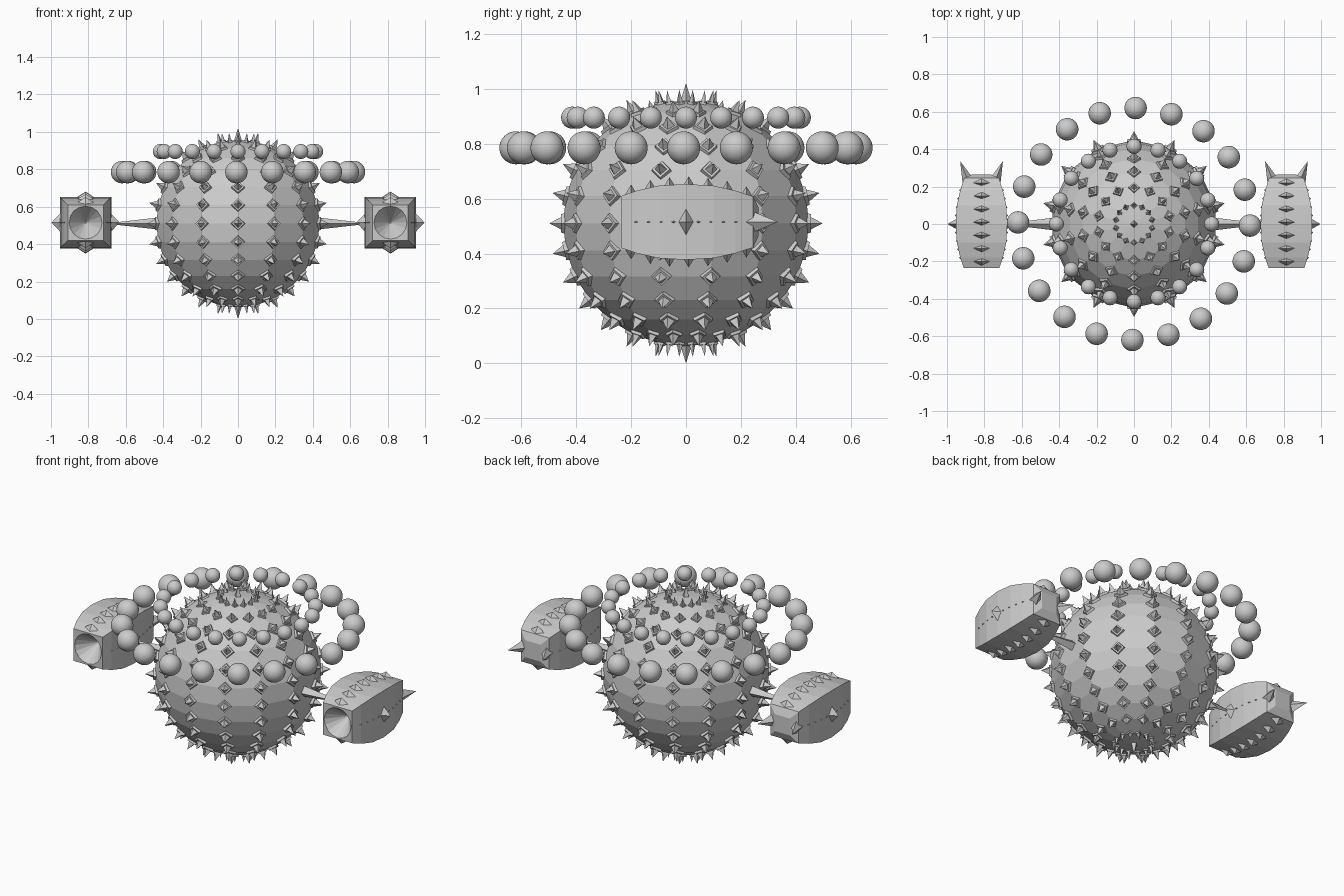
import bpy, bmesh
from math import sin, cos, pi, radians
from mathutils import Vector, Matrix

if "Cube" in bpy.data.objects:
    bpy.data.objects.remove(bpy.data.objects["Cube"])

CENTRE = Vector((0, 0, 0.51))


def finish(bm, name):
    bmesh.ops.recalc_face_normals(bm, faces=bm.faces)
    mesh = bpy.data.meshes.new(name)
    bm.to_mesh(mesh)
    bm.free()
    ob = bpy.data.objects.new(name, mesh)
    bpy.context.collection.objects.link(ob)
    return ob


def spike(bm, base, direction, length, half_x, half_y, top=0.0):
    """Four-sided spike; half_x / half_y are its base half-diagonals."""
    d = Vector(direction).normalized()
    m = (Matrix.Translation(Vector(base) + d * length / 2)
         @ d.to_track_quat('Z', 'Y').to_matrix().to_4x4()
         @ Matrix.Diagonal((half_x, half_y, 1, 1)))
    bmesh.ops.create_cone(bm, cap_ends=True, segments=4, radius1=1,
                          radius2=top, depth=length, matrix=m)


# faceted main ball
bm = bmesh.new()
bmesh.ops.create_uvsphere(bm, u_segments=14, v_segments=14, radius=0.448,
                          matrix=Matrix.Translation(CENTRE))
finish(bm, "body_ball")

# studs: a diamond plate with a sharp pyramid, on 14 columns and 13 rows
bm = bmesh.new()


def stud(d, s):
    spike(bm, CENTRE + d * 0.425, d, 0.030, 0.042 * s, 0.042 * s, 0.8)
    spike(bm, CENTRE + d * 0.452, d, 0.046, 0.024 * s, 0.024 * s)


for row in range(-6, 7):
    lat = row * pi / 14
    size = {6: 0.5, 5: 0.85}.get(abs(row), 1.0)
    for col in range(14):
        a = -pi / 2 + col * 2 * pi / 14
        stud(Vector((cos(lat) * cos(a), cos(lat) * sin(a), sin(lat))), size)
for s in (1, -1):
    spike(bm, CENTRE + Vector((0, 0, s * 0.43)), (0, 0, s), 0.08, 0.025, 0.025)
finish(bm, "body_studs")


# two floating rings of beads
def bead_ring(name, radius, z, size, turn):
    bm = bmesh.new()
    for i in range(20):
        a = i * pi / 10 + turn
        bmesh.ops.create_icosphere(
            bm, subdivisions=4, radius=size,
            matrix=Matrix.Translation((radius * cos(a), radius * sin(a), z)))
    finish(bm, name)


bead_ring("outer_bead_ring", 0.62, 0.785, 0.06, radians(-0.8))
bead_ring("inner_bead_ring", 0.415, 0.895, 0.04, 0)

# side pods: bulging square barrel with a conical mouth in front
SECTIONS = [(-0.13, 0.004, True), (-0.235, 0.088, True), (-0.235, 0.095, False),
            (-0.18, 0.114, False), (-0.10, 0.132, False), (0.0, 0.138, False),
            (0.10, 0.132, False), (0.18, 0.114, False), (0.245, 0.093, False),
            (0.265, 0.05, False)]


def half_width(y):
    return 0.138 - 0.75 * y * y


def pod(side):
    c = Vector((side * 0.815, 0, 0.515))
    label = "right" if side > 0 else "left"
    bm = bmesh.new()
    n = 16
    rings = []
    for y, w, is_round in SECTIONS:
        ring = []
        for i in range(n):
            a = 2 * pi * i / n
            k = w if is_round else w / max(abs(cos(a)), abs(sin(a)))
            ring.append(bm.verts.new(c + Vector((k * cos(a), y, k * sin(a)))))
        rings.append(ring)
    for r, q in zip(rings, rings[1:]):
        for i in range(n):
            j = (i + 1) % n
            bm.faces.new((r[i], r[j], q[j], q[i]))
    bm.faces.new(rings[0])
    bm.faces.new(rings[-1])
    finish(bm, label + "_pod")

    bm = bmesh.new()
    # ridge spikes above and below
    for i in range(7):
        y = -0.20 + i * 0.07
        h = half_width(y)
        for s in (1, -1):
            spike(bm, c + Vector((0, y, s * (h - 0.008))), (0, 0, s),
                  0.036, 0.055, 0.022)
    for s in (1, -1):
        # central star spike and small slits on both flanks
        spike(bm, c + Vector((s * 0.13, 0, 0)), (s, 0, 0), 0.052, 0.03, 0.055)
        for i in range(-4, 5):
            if i:
                y = i * 0.045
                spike(bm, c + Vector((s * (half_width(y) - 0.006), y, 0)),
                      (s, 0, 0), 0.012, 0.014, 0.006)
        # tail horns
        spike(bm, c + Vector((s * 0.066, 0.215, 0)), (s * 0.4, 1, 0),
              0.13, 0.036, 0.05)
    finish(bm, label + "_pod_spikes")

    # long spike joining ball and pod
    bm = bmesh.new()
    spike(bm, (side * 0.41, 0, 0.51), (side, 0, 0), 0.28, 0.036, 0.034, 0.06)
    finish(bm, label + "_arm_spike")


for side in (1, -1):
    pod(side)
